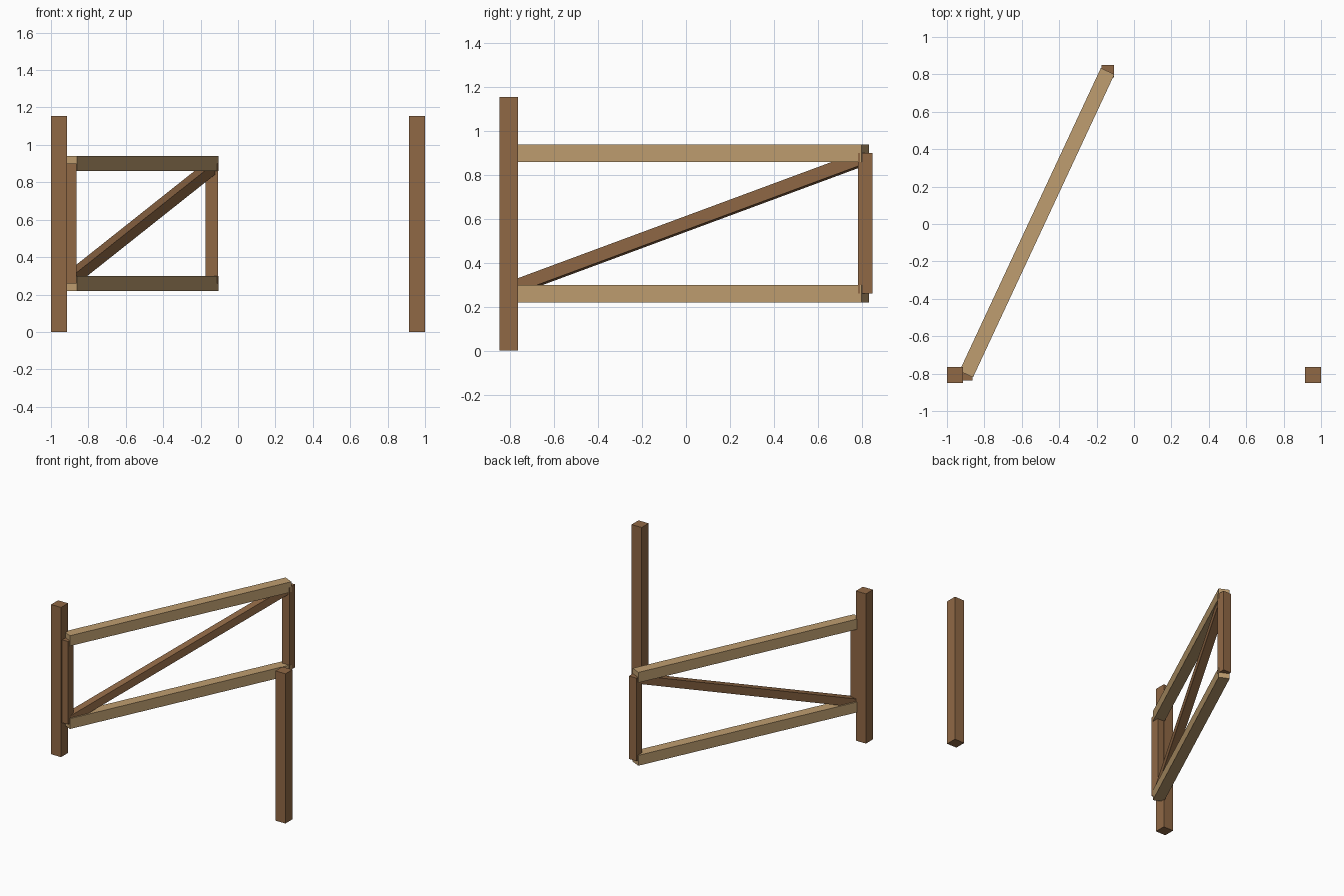
import bpy
from mathutils import Vector

cube = bpy.data.objects.get("Cube")
if cube:
    bpy.data.objects.remove(cube, do_unlink=True)


def make_material(name, color):
    mat = bpy.data.materials.new(name)
    mat.use_nodes = True
    mat.diffuse_color = (*color, 1)
    mat.node_tree.nodes["Principled BSDF"].inputs["Base Color"].default_value = (*color, 1)
    return mat


dark_wood = make_material("dark wood", (0.28, 0.14, 0.06))
light_wood = make_material("light wood", (0.52, 0.34, 0.16))


def beam(name, start, end, size, mat):
    """Square timber between two points, with its sides kept upright."""
    start, end = Vector(start), Vector(end)
    axis = end - start
    bpy.ops.mesh.primitive_cube_add(size=1, location=(start + end) / 2)
    obj = bpy.context.object
    obj.name = name
    obj.scale = (size, size, axis.length)
    if axis.xy.length > 0.001:
        obj.rotation_euler = axis.to_track_quat("Z", "Y").to_euler()
    obj.data.materials.append(mat)
    return obj


# Gate posts
POST = 0.085
POST_X, POST_Y, POST_H = 1 - POST / 2, -0.85 + POST / 2, 1.155
for side, x in (("right", -POST_X), ("left", POST_X)):
    beam(side + "_post", (x, POST_Y, 0), (x, POST_Y, POST_H), POST, dark_wood)

# Open gate leaf, swung back from the right post
hinge, latch = (-0.897, -0.803), (-0.141, 0.817)
LOW, HIGH = 0.26, 0.90
for name, z in (("bottom_rail", LOW), ("top_rail", HIGH)):
    beam(name, (*hinge, z), (*latch, z), 0.08, light_wood)
for name, spot in (("hinge_stile", hinge), ("latch_stile", latch)):
    beam(name, (*spot, LOW), (*spot, HIGH), 0.066, dark_wood)

# Diagonal brace
beam("diagonal_brace", (*hinge, LOW + 0.02), (*latch, HIGH - 0.02), 0.06, dark_wood)
